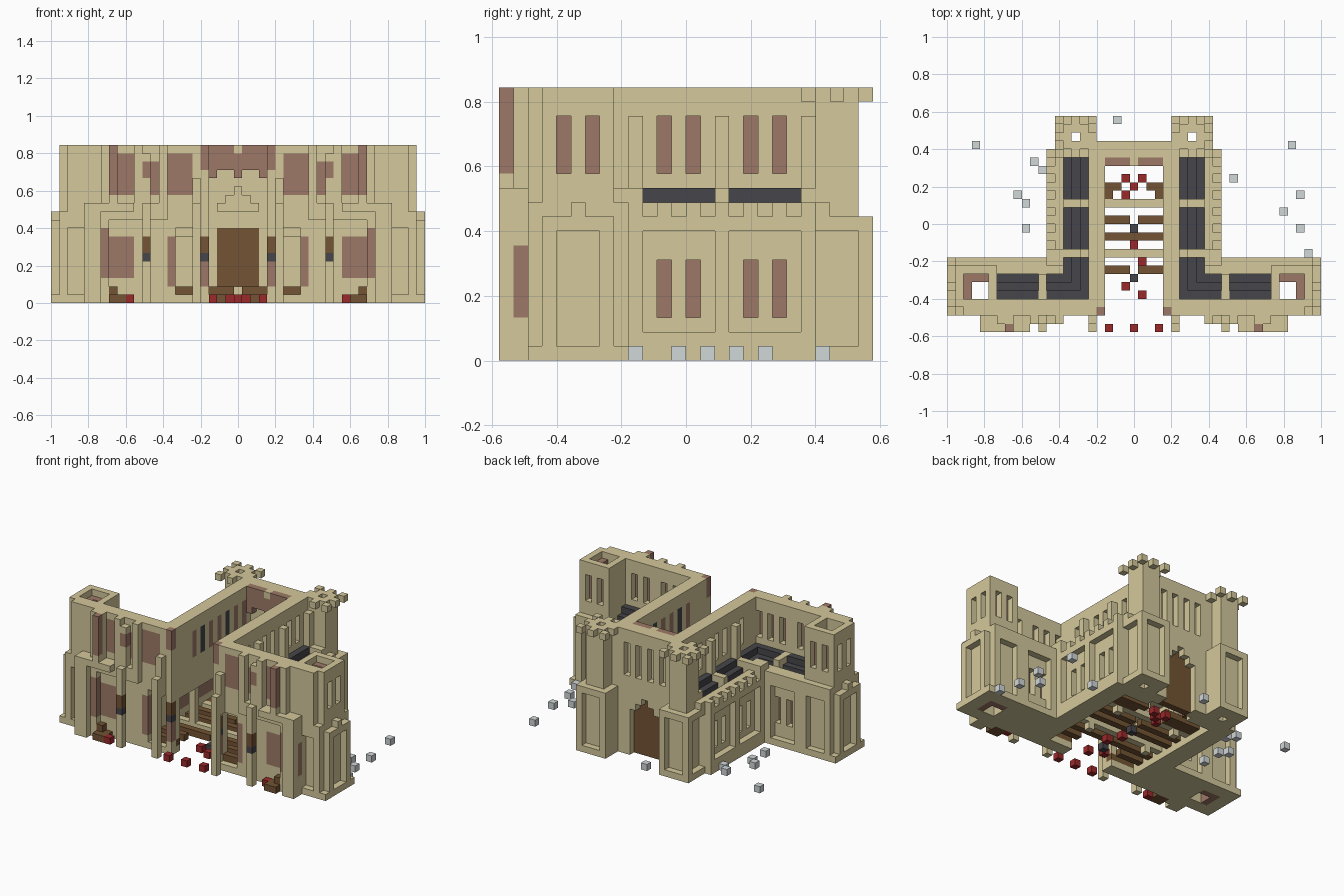
import bpy, bmesh

if "Cube" in bpy.data.objects:
    bpy.data.objects.remove(bpy.data.objects["Cube"], do_unlink=True)

U = 2 / 45          # block size
COLOURS = {
    "sandstone": (0.66, 0.58, 0.33),
    "old_brick": (0.34, 0.19, 0.135),
    "timber": (0.17, 0.088, 0.033),
    "slate": (0.061, 0.061, 0.07),
    "red_rubble": (0.33, 0.022, 0.024),
    "grey_rubble": (0.64, 0.68, 0.69),
}
MATS = {}
for name, rgb in COLOURS.items():
    m = bpy.data.materials.new(name)
    m.use_nodes = True
    m.diffuse_color = (*rgb, 1)
    m.node_tree.nodes["Principled BSDF"].inputs["Base Color"].default_value = (*rgb, 1)
    MATS[name] = m

blocks = {}


def span(v):
    return range(v[0], v[1] + 1) if isinstance(v, tuple) else (v,)


def box(part, mat, x, y, z):
    """Fill a block range on both sides of the centre line; part None carves."""
    for i in span(x):
        for j in span(y):
            for k in span(z):
                for s in (i, -i):
                    if part is None:
                        blocks.pop((s, j, k), None)
                    else:
                        blocks[s, j, k] = (part, mat)


def carve(x, y, z):
    box(None, None, x, y, z)


def paint(mat, x, y, z):
    for i in span(x):
        for j in span(y):
            for k in span(z):
                for s in (i, -i):
                    if (s, j, k) in blocks:
                        blocks[s, j, k] = (blocks[s, j, k][0], mat)


S, B, T, D = "sandstone", "old_brick", "timber", "slate"
LOW, HIGH = (3, 6), (13, 16)      # window heights

# Aisles: lower walls, floor strips and hollow hall
box("aisle", S, (4, 9), (2, 22), (0, 10))
box("aisle", S, 10, (8, 21), (0, 1))
box("aisle", S, 10, (8, 21), 9)
carve((0, 7), (4, 19), (0, 7))
carve((0, 3), (0, 19), (0, 18))
paint(B, 8, (9, 21), LOW)
for y in (8, 9, 15, 21):
    box("aisle_pilaster", S, 10, y, (1, 9))
for y in range(9, 22, 2):
    box("aisle_merlon", S, 10, y, 10)
for y in (11, 13, 17, 19):
    carve(9, y, LOW)
for y in (9, 15):
    box("hall_column", S, 5, y, (0, 8))

# Wings: lower storey with panelled back wall
box("wing", S, (9, 16), (2, 7), (0, 10))
box("wing", S, (11, 16), 8, 0)
box("wing", S, (11, 16), 8, (9, 10))
paint(B, (11, 16), 6, LOW)
for x in (11, 16):
    box("wing_pilaster", S, x, 8, (1, 9))
for x in (12, 14):
    carve(x, 7, LOW)

# Stepped slate roofs over aisles and wings
carve((6, 8), (4, 21), (9, 11))
carve((6, 16), (4, 6), (9, 11))
for i in range(3):
    box("aisle_roof", D, 6 + i, (4 + i, 20), (9, 11 - i))
    box("wing_roof", D, (6 + i, 16), 4 + i, (9, 11 - i))
for y in (9, 15, 21):
    box("roof_rib", S, (6, 8), y, (9, 11))
box("roof_rib", S, 11, (4, 6), (9, 11))
box("roof_rib", S, (9, 10), (8, 9), (10, 11))

# Upper hall walls with recessed windows
box("upper_wall", S, (4, 5), (3, 21), (8, 18))
for y in (7, 11, 13, 17, 19):
    carve(5, y, HIGH)
    paint(B, 4, y, HIGH)
for y in (9, 15, 21):
    box("upper_pilaster", S, 6, y, (12, 16))
for y in (9, 15):
    paint(D, 4, y, HIGH)

# Front facade, upper storey
box("facade", S, (4, 16), (2, 3), (11, 18))
for x in (6, 8, 10, 13, 15):
    carve(x, 3, HIGH)
    paint(B, x, 2, HIGH)
for x in ((6, 8), (13, 15)):
    paint(B, x, 2, (13, 17))
paint(B, 4, 2, (16, 18))
box("broken_pier", S, 15, (0, 1), (12, 18))
paint(B, 15, 0, (13, 18))
for x in (9, 12, 16):
    box("facade_pilaster", S, x, 1, (12, 18))
box("facade_pilaster", S, 11, 1, (12, 17))
paint(B, 11, 1, (15, 16))
box("facade_pilaster", S, 5, 1, (11, 14))

# Front facade, lower storey with broken openings
carve((5, 7), (2, 3), (1, 8))
paint(B, 8, (2, 3), (2, 7))
paint(B, 4, 2, (2, 4))
paint(B, (13, 15), 2, LOW)
paint(B, (13, 15), 2, 7)
box("cornice", S, (9, 18), 1, (10, 11))
box("cornice", S, (13, 18), 0, 11)
box("porch", S, (16, 18), 1, (0, 9))
box("porch", S, (17, 18), 0, (0, 10))
paint(B, 18, 1, (3, 7))
paint(B, 16, 1, (3, 8))
box("porch_floor", T, (14, 15), (0, 1), 0)
box("porch_floor", T, 15, 1, 1)
for x in (5, 11):
    box("front_post", S, x, 0, (0, 11))
box("front_post", S, 5, 1, (9, 11))
for x, y in ((4, 2), (11, 0)):
    box("lantern", D, x, y, 5)
    box("lantern", T, x, y, (6, 7))

# End towers: wide base, slimmer hollow top
box("end_tower", S, (17, 21), (2, 8), (0, 10))
box("end_tower", S, (17, 21), (3, 7), (11, 18))
box("end_tower", S, (17, 20), 2, (11, 18))
box("end_tower", S, 22, (2, 8), 0)
box("end_tower", S, 22, (3, 7), (1, 9))
box("end_tower", S, 22, 5, 10)
carve(22, (4, 6), (1, 8))
carve((18, 20), 8, (1, 8))
carve((19, 20), 2, (1, 8))
carve((18, 20), (4, 6), (0, 18))
box("tower_lining", B, 20, (4, 6), (0, 17))
box("tower_lining", B, (18, 20), 6, (0, 17))
for y in (4, 6):
    carve(21, y, HIGH)
for x in (18, 20):
    carve(x, 7, HIGH)

# Rear wall with door, stepped gable, windows and overhanging brick
box("rear_wall", S, (0, 4), (21, 22), (0, 18))
box("rear_wall", S, (4, 5), (20, 22), (8, 18))
box("rear_brick", B, (1, 3), 20, (16, 18))
box("rear_brick", B, 3, 20, 15)
box("rear_brick", B, 0, 20, (15, 17))
box("rear_brick", S, 0, 20, 18)
box("rear_door", T, (0, 2), 21, (0, 8))
for i in range(3):
    box("door_gable", S, (0, 2 - i), 20, 11 + i)
    carve((0, 2 - i), 22, (0, 6 + i))
for x in (1, 3):
    carve(x, 22, (12, 16))

# Rear corner towers with notched crowns
box("rear_tower", S, (5, 9), (21, 25), (0, 9))
carve((6, 8), 25, (1, 8))
carve(9, (22, 24), (1, 8))
box("rear_tower", S, (6, 8), (22, 24), (10, 18))
for x in (5, 7, 9):
    for y in (21, 23, 25):
        box("tower_crown", S, x, y, 18)
carve(7, 23, (0, 18))

# Broken timber floor: whole, split and mostly lost planks
for inner, rows in ((0, (11,)), (1, (7, 13, 16)), (2, (17,)), (4, (3, 5, 19))):
    for y in rows:
        box("floor_plank", T, (inner, 7), y, 1)
for y in (9, 15):
    box("floor_beam", S, (0, 7), y, 1)
carve((1, 2), 16, 1)

# Scattered rubble, placed singly
RED = ((-1, 18), (1, 18), (0, 17), (-1, 16), (0, 10), (1, 8), (-1, 5), (1, 4),
       (-3, 0), (0, 0), (3, 0), (-13, 0), (13, 1))
GREY = ((-19, 22), (-12, 20), (-11, 19), (-14, 16), (-13, 15), (-13, 12), (-2, 25),
        (19, 22), (12, 18), (20, 16), (18, 14), (20, 12), (21, 9))
for label, spots in (("red_rubble", RED), ("grey_rubble", GREY)):
    for x, y in spots:
        blocks[x, y, 0] = (label, label)
for y in (6, 12):
    blocks[0, y, 0] = ("dark_rubble", D)

# Turn the blocks of each part into one clean outer shell
DIRS = [(a, s) for a in range(3) for s in (-1, 1)]
parts = {}
for cell, (part, mat) in blocks.items():
    parts.setdefault(part, []).append((cell, mat))
for part, cells in parts.items():
    bm = bmesh.new()
    verts = {}
    slots = sorted({mat for _, mat in cells})
    for cell, mat in cells:
        for axis, sign in DIRS:
            near = list(cell)
            near[axis] += sign
            if tuple(near) in blocks:
                continue
            p, q = (axis + 1) % 3, (axis + 2) % 3
            face = []
            for a, b in [(0, 0), (1, 0), (1, 1), (0, 1)][::sign]:
                c = list(cell)
                c[axis] += sign > 0
                c[p] += a
                c[q] += b
                c = tuple(c)
                if c not in verts:
                    verts[c] = bm.verts.new(((c[0] - 0.5) * U, (c[1] - 13) * U, c[2] * U))
                face.append(verts[c])
            bm.faces.new(face).material_index = slots.index(mat)
    bmesh.ops.dissolve_limit(bm, angle_limit=0.02, verts=bm.verts[:], edges=bm.edges[:],
                             delimit={'MATERIAL'})
    mesh = bpy.data.meshes.new(part)
    bm.to_mesh(mesh)
    bm.free()
    for mat in slots:
        mesh.materials.append(MATS[mat])
    bpy.context.collection.objects.link(bpy.data.objects.new(part, mesh))
